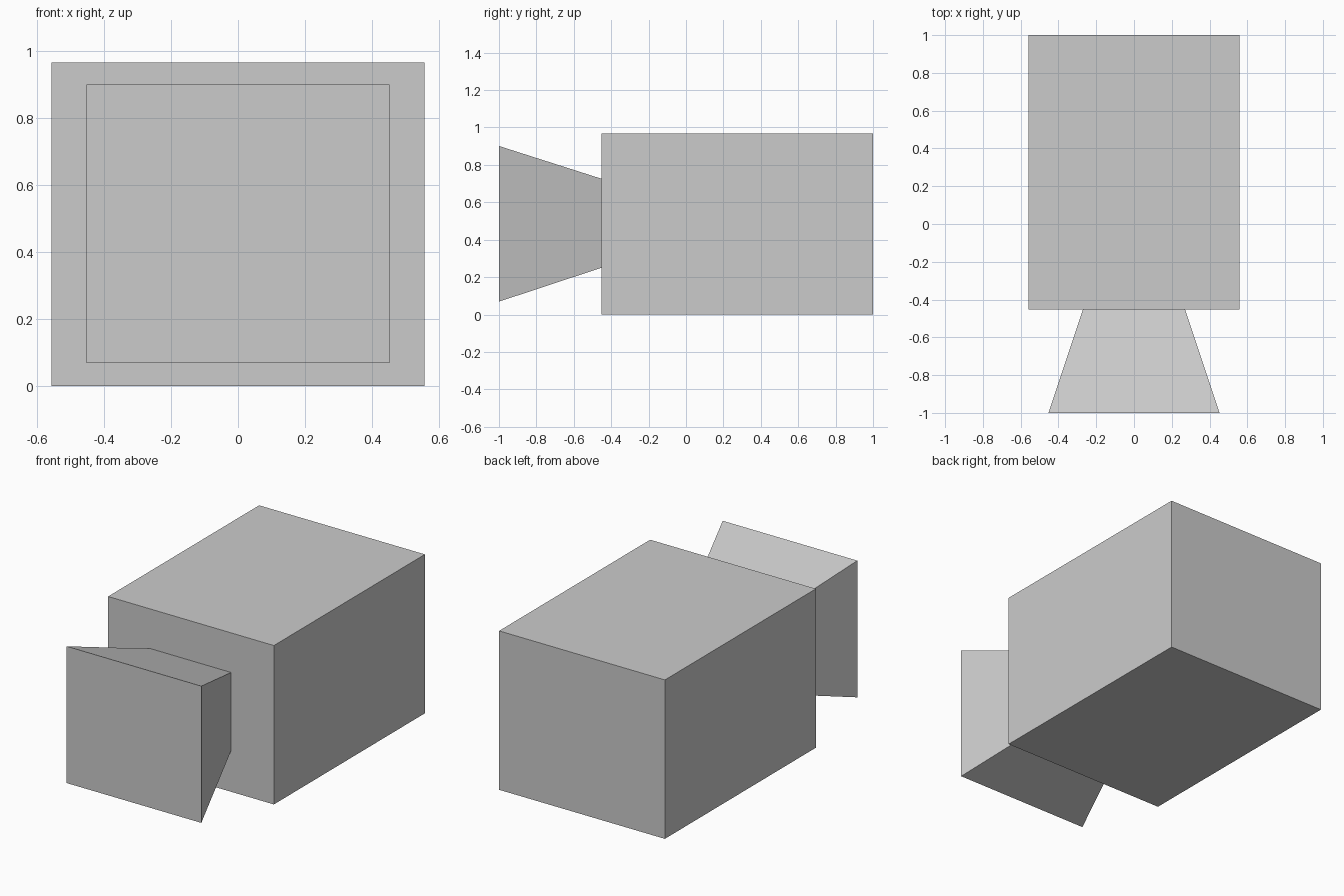
import bpy, bmesh

if "Cube" in bpy.data.objects:
    bpy.data.objects.remove(bpy.data.objects["Cube"])


def loft_box(name, front, back):
    """Six-sided solid between two rectangles: (y, half_width, z_low, z_high)."""
    bm = bmesh.new()
    rings = []
    for y, w, z0, z1 in (front, back):
        corners = ((-w, z0), (w, z0), (w, z1), (-w, z1))
        rings.append([bm.verts.new((x, y, z)) for x, z in corners])
    a, b = rings
    bm.faces.new(a)
    bm.faces.new(b[::-1])
    for i in range(4):
        j = (i + 1) % 4
        bm.faces.new((a[i], b[i], b[j], a[j]))
    bmesh.ops.recalc_face_normals(bm, faces=bm.faces)
    mesh = bpy.data.meshes.new(name)
    bm.to_mesh(mesh)
    bm.free()
    obj = bpy.data.objects.new(name, mesh)
    bpy.context.collection.objects.link(obj)
    return obj


# Main rectangular housing
loft_box("camera_body", (-0.452, 0.558, 0.0, 0.967), (1.0, 0.558, 0.0, 0.967))

# Flared hood, widening towards the front
loft_box("lens_hood", (-1.0, 0.453, 0.069, 0.901), (-0.452, 0.27, 0.25, 0.726))
